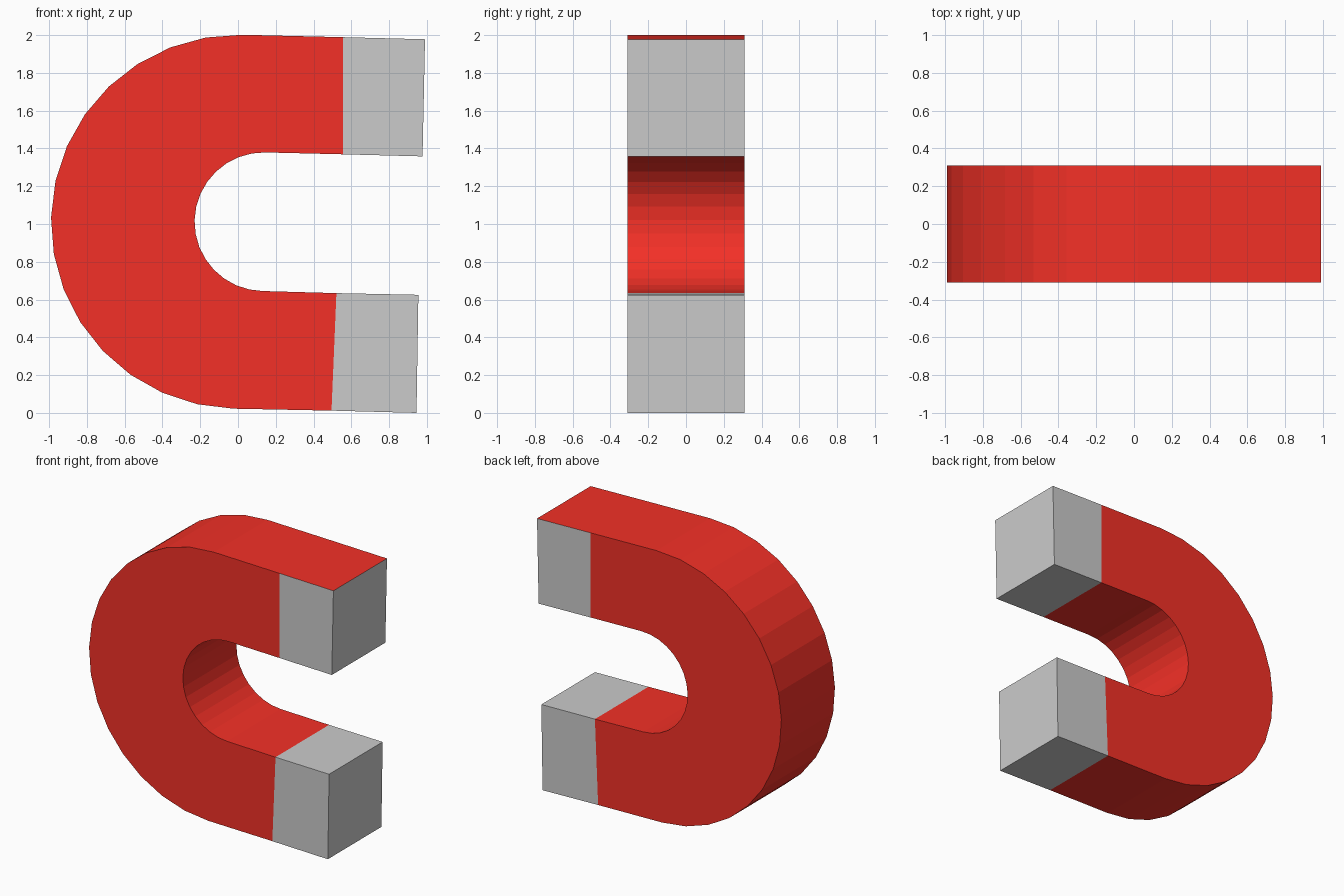
import bpy
import bmesh
from math import cos, sin, radians

if "Cube" in bpy.data.objects:
    bpy.data.objects.remove(bpy.data.objects["Cube"])

HALF = 0.31  # half thickness in y

red = bpy.data.materials.new("red_paint")
red.diffuse_color = (0.9, 0.03, 0.02, 1)
red.use_nodes = True
red.node_tree.nodes["Principled BSDF"].inputs["Base Color"].default_value = red.diffuse_color


def sweep(name, sections, materials, cap_start=False, cap_end=False, outer_slot=0):
    """Skin a chain of (outer point, inner point) sections given in x, z."""
    bm = bmesh.new()
    rings = []
    for (ox, oz), (ix, iz) in sections:
        rings.append([bm.verts.new(p) for p in (
            (ox, -HALF, oz), (ox, HALF, oz), (ix, HALF, iz), (ix, -HALF, iz))])
    for a, b in zip(rings, rings[1:]):
        for k in range(4):
            n = (k + 1) % 4
            face = bm.faces.new((a[k], b[k], b[n], a[n]))
            if k == 0:
                face.material_index = outer_slot
    if cap_start:
        bm.faces.new(rings[0])
    if cap_end:
        bm.faces.new(rings[-1][::-1])
    mesh = bpy.data.meshes.new(name)
    bm.to_mesh(mesh)
    bm.free()
    for m in materials:
        mesh.materials.append(m)
    obj = bpy.data.objects.new(name, mesh)
    bpy.context.collection.objects.link(obj)
    return obj


def on_circle(cx, cz, r, deg):
    return cx + r * cos(radians(deg)), cz + r * sin(radians(deg))


# Key sections along the U: tip ends and paint boundaries
upper_end = ((0.99, 1.978), (0.977, 1.358))
upper_joint = ((0.555, 1.989), (0.555, 1.369))
lower_joint = ((0.495, 0.012), (0.521, 0.634))
lower_end = ((0.945, 0.0), (0.955, 0.625))

# Red bend: outer and inner half circles, slightly tilted
bend = []
for i in range(17):
    deg = 88.7 + i * 11.25
    bend.append((on_circle(0, 1.012, 0.99, deg), on_circle(0.137, 1.012, 0.367, deg)))
sweep("magnet_body", [upper_joint] + bend + [lower_joint], [red])

# Bare metal tips; the upper one keeps a painted top face
sweep("upper_tip", [upper_end, upper_joint], [None, red], cap_start=True, outer_slot=1)
sweep("lower_tip", [lower_joint, lower_end], [], cap_end=True)
